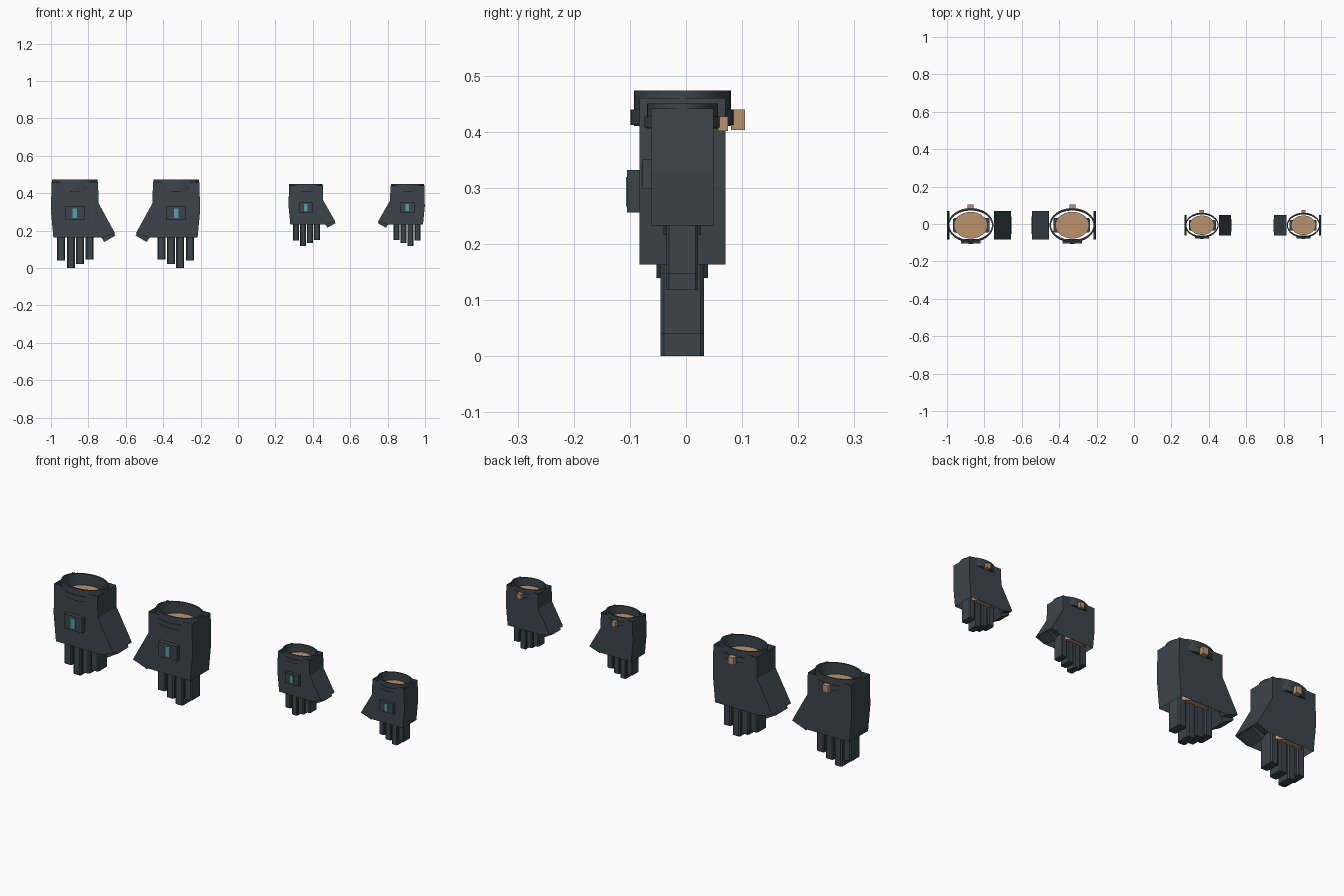
import bpy, bmesh, math
from mathutils import Matrix, Vector

if "Cube" in bpy.data.objects:
    bpy.data.objects.remove(bpy.data.objects["Cube"], do_unlink=True)


def material(name, rgb):
    m = bpy.data.materials.new(name)
    m.use_nodes = True
    m.diffuse_color = (*rgb, 1)
    m.node_tree.nodes["Principled BSDF"].inputs["Base Color"].default_value = (*rgb, 1)
    return m


DARK = material("dark slate", (0.044, 0.060, 0.068))
TAN = material("tan", (0.50, 0.29, 0.155))
TEAL = material("teal", (0.08, 0.36, 0.42))


def finish(bm, name, mat, place, smooth=False):
    """Move a part into its glove and turn faces back out when mirrored."""
    bm.transform(place)
    if place.determinant() < 0:
        bmesh.ops.reverse_faces(bm, faces=bm.faces[:])
    me = bpy.data.meshes.new(name)
    bm.to_mesh(me)
    bm.free()
    me.materials.append(mat)
    ob = bpy.data.objects.new(name, me)
    bpy.context.collection.objects.link(ob)
    if smooth:
        bpy.ops.object.select_all(action='DESELECT')
        ob.select_set(True)
        bpy.context.view_layer.objects.active = ob
        bpy.ops.object.shade_smooth_by_angle(angle=math.radians(35))


def box(name, mat, place, center, size, tilt=0.0):
    bm = bmesh.new()
    bmesh.ops.create_cube(bm, size=1)
    bm.transform(Matrix.Translation(center) @ Matrix.Rotation(tilt, 4, 'Y')
                 @ Matrix.Diagonal((*size, 1)))
    finish(bm, name, mat, place)


def prism(outline, depth):
    """Extrude a closed outline of points along the depth vector."""
    bm = bmesh.new()
    face = bm.faces.new([bm.verts.new(p) for p in outline])
    out = bmesh.ops.extrude_face_region(bm, geom=[face])["geom"]
    bmesh.ops.translate(bm, vec=depth, verts=[v for v in out if isinstance(v, bmesh.types.BMVert)])
    if len(bm.faces) == len(outline) + 1:
        bm.faces.new([v for v in bm.verts][:len(outline)])
    bmesh.ops.recalc_face_normals(bm, faces=bm.faces[:])
    bm.normal_update()
    return bm


def ellipse(rx, ry, z, n=32):
    return [Vector((rx * math.cos(a), ry * math.sin(a), z))
            for a in (2 * math.pi * i / n for i in range(n))]


def ring(name, place, rx, ry, z0, z1, t=0.008):
    """Oval band with a wall thickness."""
    bm = bmesh.new()
    loops = [[bm.verts.new(p) for p in ellipse(rx - d, ry - d, z)]
             for d, z in ((0, z0), (0, z1), (t, z1), (t, z0))]
    for k in range(4):
        a, b = loops[k], loops[(k + 1) % 4]
        for i in range(len(a)):
            j = (i + 1) % len(a)
            bm.faces.new((a[i], a[j], b[j], b[i]))
    bmesh.ops.recalc_face_normals(bm, faces=bm.faces[:])
    finish(bm, name, DARK, place, True)


PALM = [(-.124, .46), (-.127, .302), (-.114, .163), (.148, .163),
        (.215, .187), (.127, .347), (.125, .46)]
HALF = 0.0765
FINGERS = {"little_finger": (-.073, .04), "ring_finger": (-.021, 0),
           "middle_finger": (.029, .022), "index_finger": (.08, .047)}


def glove(label, place):
    # Palm shell, open at the wrist and over the fingers
    bm = prism([(x, -HALF, z) for x, z in PALM], (0, 2 * HALF, 0))
    ends = [f for f in bm.faces if abs(f.normal.z) > 0.98]
    bmesh.ops.delete(bm, geom=ends, context='FACES_ONLY')
    finish(bm, label + "_palm", DARK, place)

    # Inner hand
    bm = prism(ellipse(.091, .071, .172), (0, 0, .248))
    finish(bm, label + "_inner_lining", TAN, place, True)

    # Wrist collar, strap and buckle
    ring(label + "_collar", place, .122, .0865, .41, .473)
    ring(label + "_strap", place, .122, .092, .412, .44)
    box(label + "_buckle", TAN, place, (0, .099, .4215), (.032, .025, .037))

    # Panel with a light on the back of the hand
    box(label + "_panel", DARK, place, (0, -.086, .294), (.104, .025, .076))
    box(label + "_panel_light", TEAL, place, (0, -.0985, .293), (.025, .003, .052))

    # Fingers with chamfered edges
    for name, (x, low) in FINGERS.items():
        w, d, c = .0215, .0385, .006
        corner = [(w, d - c), (w - c, d), (c - w, d), (-w, d - c)]
        outline = corner + [(-a, -b) for a, b in corner]
        bm = prism([(x + a, b, low) for a, b in outline], (0, 0, .215 - low))
        finish(bm, f"{label}_{name}", DARK, place)

    # Thumb
    box(label + "_thumb", DARK, place, (.171, 0, .185), (.07, .092, .066), math.radians(-30))


# Large pair, then small pair; the second glove of each is mirrored
for label, x, side, wide, tall, lift in (
        ("large_right_glove", -.873, 1, 1, 1, 0),
        ("large_left_glove", -.33, -1, 1, 1, 0),
        ("small_right_glove", .363, 1, .73, .702, .118),
        ("small_left_glove", .906, -1, .73, .702, .118)):
    glove(label, Matrix.Translation((x, -.0065, lift))
          @ Matrix.Diagonal((side * wide, wide, tall, 1)))
